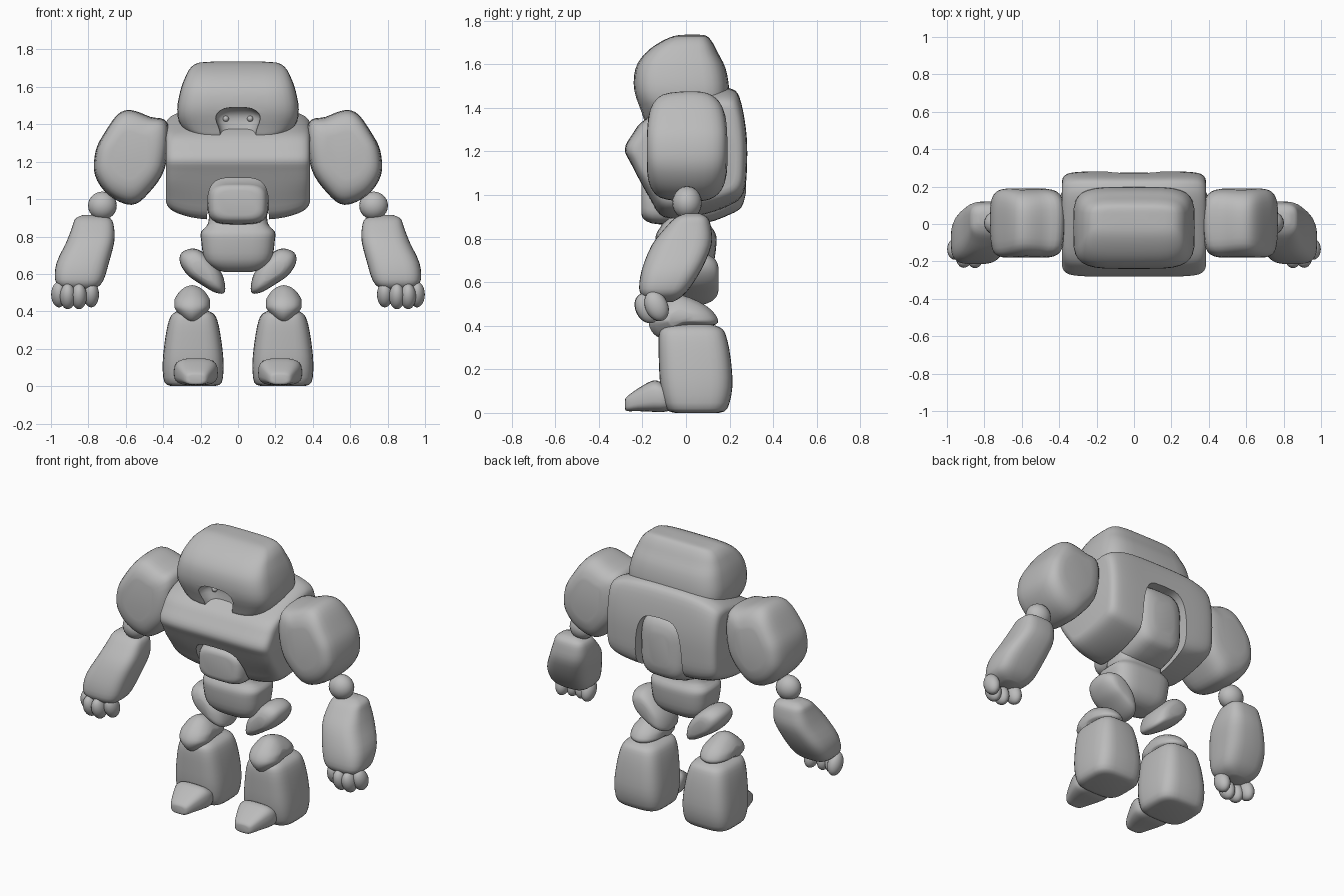
import bpy, bmesh, math
from mathutils import Vector

if "Cube" in bpy.data.objects:
    bpy.data.objects.remove(bpy.data.objects["Cube"])

stone = bpy.data.materials.new("grey_stone")
stone.diffuse_color = (0.5, 0.5, 0.5, 1)
stone.use_nodes = True
stone.node_tree.nodes["Principled BSDF"].inputs["Base Color"].default_value = stone.diffuse_color


def curve(pts, steps=3, closed=False):
    """Pass a smooth curve through tuples of any length."""
    n, out = len(pts), []
    for i in range(n if closed else n - 1):
        ids = [i - 1, i, i + 1, i + 2]
        a, b, c, d = [pts[k % n] if closed else pts[min(max(k, 0), n - 1)] for k in ids]
        for s in range(steps):
            t = s / steps
            out.append(tuple(0.5 * (2 * q + (r - p) * t + (2 * p - 5 * q + 4 * r - u) * t * t
                             + (3 * q - p - 3 * r + u) * t ** 3) for p, q, r, u in zip(a, b, c, d)))
    return out if closed else out + [pts[-1]]


def finish(ob, angle=50):
    bpy.ops.object.select_all(action='DESELECT')
    bpy.context.view_layer.objects.active = ob
    ob.select_set(True)
    bpy.ops.object.shade_smooth_by_angle(angle=math.radians(angle))


def skin(name, rings, mirror=False):
    """Join closed rings of points into a capped solid."""
    bm = bmesh.new()
    vs = [[bm.verts.new(p) for p in ring] for ring in rings]
    n = len(vs[0])
    for a, b in zip(vs, vs[1:]):
        for i in range(n):
            bm.faces.new((a[i], a[(i + 1) % n], b[(i + 1) % n], b[i]))
    bm.faces.new(vs[0])
    bm.faces.new(vs[-1])
    bmesh.ops.recalc_face_normals(bm, faces=bm.faces)
    me = bpy.data.meshes.new(name)
    bm.to_mesh(me)
    bm.free()
    me.materials.append(stone)
    ob = bpy.data.objects.new(name, me)
    bpy.context.collection.objects.link(ob)
    finish(ob)
    if mirror:
        ob.modifiers.new("mirror", 'MIRROR').use_mirror_merge = False
    return ob


def loft(name, rows, power=0.6, mirror=False, along_y=False, n=32):
    """Rounded-box sections: rows of (centre a, centre b, height, half a, half b)."""
    rings = []
    for a, b, h, ra, rb in curve(rows):
        ring = []
        for i in range(n):
            c, s = math.cos(2 * math.pi * i / n), math.sin(2 * math.pi * i / n)
            p = a + ra * math.copysign(abs(c) ** power, c)
            q = b + rb * math.copysign(abs(s) ** power, s)
            ring.append((p, h, q) if along_y else (p, q, h))
        rings.append(ring)
    return skin(name, rings, mirror)


def slab(name, outline, rows, axis='x', mirror=False):
    """Rounded outline swept along an axis: rows of (position, scale)."""
    pts = curve(outline, 4, True)
    ca, cb = (sum(p[k] for p in pts) / len(pts) for k in (0, 1))
    rings = []
    for t, s in curve(rows):
        flat = [(ca + (a - ca) * s, cb + (b - cb) * s) for a, b in pts]
        rings.append([(t, a, b) if axis == 'x' else (a, t, b) for a, b in flat])
    return skin(name, rings, mirror)


def ball(name, loc, rad, mirror=False, tilt=0.0):
    """Ellipsoid leaning about x."""
    rings = []
    for j in range(13):
        v = math.pi * (0.02 + 0.96 * j / 12)
        ring = []
        for i in range(20):
            u = 2 * math.pi * i / 20
            p = Vector((rad[0] * math.sin(v) * math.cos(u), rad[1] * math.sin(v) * math.sin(u),
                        rad[2] * math.cos(v)))
            y, z = p.y, p.z
            p.y = y * math.cos(tilt) - z * math.sin(tilt)
            p.z = y * math.sin(tilt) + z * math.cos(tilt)
            ring.append(p + Vector(loc))
        rings.append(ring)
    return skin(name, rings, mirror)


def shape(ob, rule):
    """Move every vertex by a rule."""
    for v in ob.data.vertices:
        v.co = rule(*v.co)
    finish(ob)


def carve(ob, cutter):
    m = ob.modifiers.new("carve", 'BOOLEAN')
    m.operation, m.solver, m.object = 'DIFFERENCE', 'EXACT', cutter
    bpy.context.view_layer.objects.active = ob
    bpy.ops.object.modifier_apply(modifier=m.name)
    bpy.data.objects.remove(cutter)
    finish(ob, 40)


# head with a hollow for the face
head = loft("head", [(0, -.04, 1.315, .18, .10), (0, -.02, 1.33, .265, .165), (0, -.01, 1.38, .31, .195),
                     (0, -.02, 1.48, .325, .218), (0, -.025, 1.58, .308, .207), (0, -.02, 1.65, .283, .168),
                     (0, .0, 1.70, .255, .122), (0, .02, 1.73, .205, .075), (0, .03, 1.736, .08, .03)], 0.45)
shape(head, lambda x, y, z: (x, y, z + max(0, 1.45 - z) / .13 * .04 * min(1, max(0, abs(x) - .18) / .12)))
carve(head, loft("face_cutter", [(0, -.25, 1.25, .10, .10), (0, -.25, 1.36, .10, .11), (0, -.25, 1.43, .12, .115),
                                 (0, -.25, 1.465, .105, .10), (0, -.25, 1.485, .07, .07),
                                 (0, -.25, 1.49, .03, .03)]))
ball("eye", (.065, -.142, 1.43), (.016, .016, .016), True)

# torso with an arched tunnel for the core
torso = slab("torso", [(-.28, 1.21), (-.245, 1.28), (-.19, 1.345), (-.05, 1.42), (.12, 1.485), (.2, 1.49),
                       (.245, 1.45), (.275, 1.3), (.28, 1.15), (.265, 1.01), (.2, .95), (.05, .9),
                       (-.1, .895), (-.17, .99), (-.25, 1.14)],
             [(-.385, .8), (-.375, .9), (-.34, .97), (-.25, 1), (-.1, 1), (.1, 1), (.25, 1), (.34, .97),
              (.375, .9), (.385, .8)])
shape(torso, lambda x, y, z: (x, y, z + (abs(x) / .385) ** 3 * (.05 * max(0, 1.1 - z) / .2
                                                               - .035 * max(0, z - 1.35) / .1)))
carve(torso, loft("core_cutter", [(0, .88, -.4, .165, .235), (0, .88, -.2, .165, .235), (0, .88, -.1, .165, .26),
                                  (0, .88, .08, .165, .40), (0, .88, .2, .165, .43), (0, .88, .4, .165, .44)],
                  0.5, along_y=True))
loft("core", [(0, .98, -.205, .10, .065), (0, .98, -.19, .14, .095), (0, .985, -.12, .162, .12),
              (0, 1.07, .08, .168, .20), (0, 1.11, .2, .162, .20), (0, 1.11, .255, .13, .165),
              (0, 1.11, .275, .07, .10)], 0.55, along_y=True)

# pelvis
loft("pelvis", [(0, 0, .61, .07, .05), (0, 0, .63, .13, .09), (0, 0, .68, .18, .125), (0, 0, .78, .197, .14),
                (0, 0, .825, .197, .135), (0, 0, .87, .16, .11), (0, 0, .95, .155, .11)])

# arms
arm = slab("shoulder", [(.375, 1.40), (.47, 1.44), (.57, 1.475), (.64, 1.455), (.71, 1.36), (.76, 1.26),
                        (.765, 1.13), (.69, 1.02), (.57, .97), (.48, 1.03), (.39, 1.17)],
           [(-.18, .5), (-.172, .75), (-.13, .94), (0, 1), (.12, .97), (.175, .8), (.19, .5)], 'y', True)
shape(arm, lambda x, y, z: (x, y * (1 - .22 * min(1, (abs(z - 1.2) / .27) ** 3)), z))
ball("elbow", (.725, .005, .965), (.077, .068, .075), True)
loft("forearm", [(.78, .03, .915, .05, .035), (.775, .025, .895, .095, .075), (.775, .01, .85, .112, .105),
                 (.79, -.02, .77, .128, .137), (.83, -.065, .66, .14, .137), (.848, -.1, .57, .13, .115),
                 (.85, -.11, .53, .10, .085), (.85, -.11, .51, .05, .05)], mirror=True)
for i, (x, y, z) in enumerate([(.785, -.145, .49), (.85, -.18, .48), (.91, -.178, .48), (.957, -.135, .49)]):
    ball("finger_%d" % (i + 1), (x, y, z), (.042, .052, .072), True, 0.45)

# legs
slab("thigh", [(.07, .505), (.12, .50), (.2, .545), (.27, .595), (.31, .66), (.30, .715), (.23, .735),
               (.155, .69), (.085, .60)],
     [(-.08, .4), (-.065, .7), (-.03, .92), (.04, 1), (.1, .92), (.138, .7), (.15, .4)], 'y', True)
knee = slab("knee", [(-.17, .42), (-.13, .485), (-.04, .54), (.07, .505), (.135, .45), (.135, .405), (0, .39),
                     (-.1, .345), (-.15, .365)],
            [(.15, .35), (.16, .62), (.19, .88), (.245, 1), (.3, .88), (.33, .62), (.34, .35)], 'x', True)
shape(knee, lambda x, y, z: (.245 + (x - .245) * (1 - .5 * min(1, max(0, .42 - z) / .08)
                                                  - .3 * min(1, max(0, z - .46) / .08)), y, z))
loft("shin", [(.24, .05, .0, .11, .10), (.24, .05, .02, .153, .14), (.24, .048, .12, .163, .165),
              (.24, .04, .25, .15, .165), (.24, .03, .35, .13, .155), (.24, .025, .39, .105, .135),
              (.24, .02, .41, .06, .08)], 0.55, True)
loft("toe", [(.225, .07, -.05, .09, .055), (.225, .07, -.10, .115, .065), (.225, .077, -.15, .112, .072),
             (.225, .06, -.22, .085, .052), (.225, .042, -.27, .058, .034), (.225, .04, -.28, .035, .02)],
     0.65, True, True)
